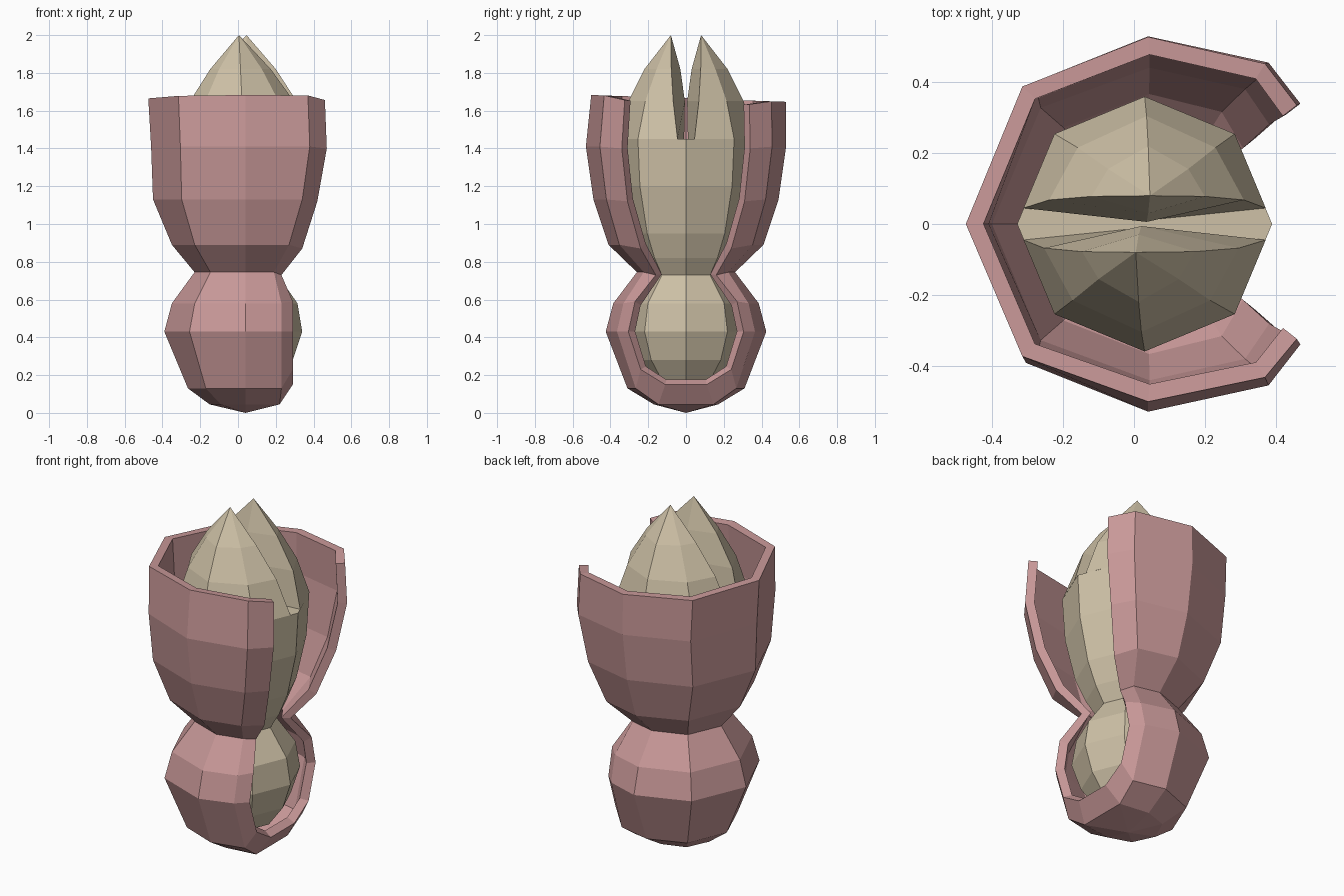
import bpy, math

if "Cube" in bpy.data.objects:
    bpy.data.objects.remove(bpy.data.objects["Cube"])


def material(name, rgb):
    m = bpy.data.materials.new(name)
    m.diffuse_color = (*rgb, 1)
    m.use_nodes = True
    m.node_tree.nodes["Principled BSDF"].inputs["Base Color"].default_value = m.diffuse_color
    return m


def make(name, verts, faces, mat):
    me = bpy.data.meshes.new(name)
    me.from_pydata(verts, [], faces)
    me.materials.append(mat)
    ob = bpy.data.objects.new(name, me)
    bpy.context.collection.objects.link(ob)
    return ob


pink = material("dusty pink", (0.58, 0.315, 0.315))
cream = material("pale cream", (0.62, 0.535, 0.385))

# Husk: open-sided shell, rows are z, back x, half depth, side x, lip (x, y, z)
rows = [
    (1.665, -0.475, 0.515, 0.37, (0.46, 0.33, 1.645)),
    (1.41, -0.46, 0.53, 0.38, (0.47, 0.34, 1.40)),
    (1.13, -0.45, 0.49, 0.34, (0.42, 0.31, 1.12)),
    (0.89, -0.35, 0.41, 0.27, (0.34, 0.24, 0.87)),
    (0.745, -0.23, 0.26, 0.19, (0.23, 0.16, 0.73)),
    (0.58, -0.35, 0.385, 0.23, (0.29, 0.27, 0.59)),
    (0.43, -0.39, 0.425, 0.23, (0.29, 0.305, 0.43)),
    (0.13, -0.265, 0.31, 0.23, (0.29, 0.24, 0.23)),
    (0.045, -0.15, 0.17, 0.22, (0.29, 0.11, 0.15)),
]
CX = 0.04
verts, faces = [], []
for k, (z, back, depth, side, lip) in enumerate(rows):
    half = [lip, (side, depth * 0.86, z), (CX, depth, z),
            (CX + (back - CX) * 0.69, depth * 0.74, z)]
    ring = half + [(back, 0, z)] + [(x, -y, h) for x, y, h in reversed(half)]
    if k == 0:  # rim is slightly lower at the rear
        ring = [(x, y * (1 + 0.05 * y), h - 0.035 * y) for x, y, h in ring]
    verts += ring
for r in range(len(rows) - 1):
    for i in range(8):
        a, b = r * 9 + i, (r + 1) * 9 + i
        faces.append((a, b, b + 1, a + 1))
last, bottom = (len(rows) - 1) * 9, len(verts)
verts.append((CX, 0, 0))
faces += [(last + i, bottom, last + i + 1) for i in range(1, 7)]
faces += [(last + 7, bottom, last + 1), (last + 8, last + 7, last + 1, last)]
husk = make("husk", verts, faces, pink)
wall = husk.modifiers.new("wall", "SOLIDIFY")
wall.thickness = 0.05
wall.offset = -1

# Kernel: eight-sided double bulb, rows are z and radius
KX = 0.03
profile = [(0.16, 0.17), (0.28, 0.26), (0.43, 0.31), (0.58, 0.285), (0.73, 0.18),
           (0.82, 0.235), (0.95, 0.29), (1.2, 0.345), (1.45, 0.36)]
verts = [(KX + r * math.cos(a * math.pi / 4), r * math.sin(a * math.pi / 4), z)
         for z, r in profile for a in range(8)]
faces = [tuple(range(7, -1, -1))]
for r in range(len(profile) - 1):
    for i in range(8):
        a, b, j = r * 8, r * 8 + 8, (i + 1) % 8
        faces.append((a + i, a + j, b + j, b + i))
faces.append(tuple(range(len(verts) - 8, len(verts))))
make("kernel", verts, faces, cream)

# Two pointed lobes with a cleft between them: z, radius, outer depth, edge y, inner y
levels = [(1.45, 0.36, 0.36, 0.045, 0.01), (1.65, 0.275, 0.305, 0.068, 0.006),
          (1.82, 0.16, 0.22, 0.078, 0.03)]
for name, s, tip_x in (("front_lobe", -1, 0.005), ("rear_lobe", 1, 0.045)):
    verts, faces = [], []
    for z, rx, ry, edge, inner in levels:
        cx = KX + (tip_x - KX) * (z - 1.45) / 0.55
        c = math.sqrt(0.5)
        ex = rx - (0.018 if z < 1.5 else 0)
        verts += [(cx + x, s * y, z) for x, y in
                  [(ex, edge), (rx * c, ry * c), (0, ry), (-rx * c, ry * c),
                   (-ex, edge), (0, inner)]]
    tip = len(verts)
    verts.append((tip_x, s * 0.08, 2.0))
    for i in range(6):
        j = (i + 1) % 6
        for r in (0, 6):
            faces.append((r + i, r + j, r + 6 + j, r + 6 + i))
        faces.append((12 + i, 12 + j, tip))
    if s < 0:
        faces = [f[::-1] for f in faces]
    make(name, verts, faces, cream)
